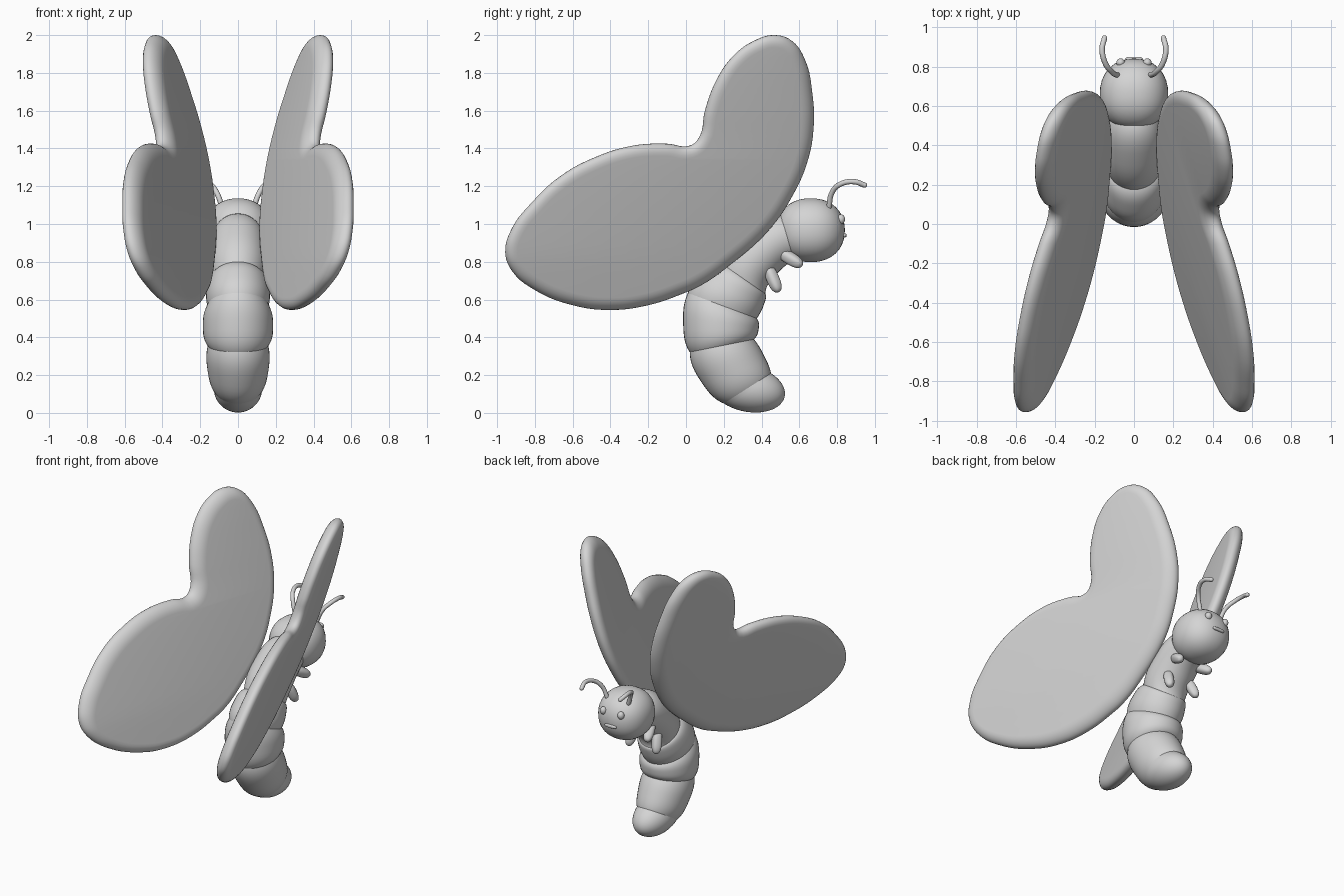
import bpy
import bmesh
from math import pi, sin, cos
from mathutils import Vector

cube = bpy.data.objects.get("Cube")
if cube:
    bpy.data.objects.remove(cube)

GREY = (0.66, 0.66, 0.66, 1)
grey = bpy.data.materials.new("plain grey")
grey.use_nodes = True
grey.diffuse_color = GREY
grey.node_tree.nodes["Principled BSDF"].inputs["Base Color"].default_value = GREY


def add_object(name, mesh, mirror=False, angle=0.7):
    """Link a mesh, smooth it and optionally mirror it across x."""
    obj = bpy.data.objects.new(name, mesh)
    bpy.context.collection.objects.link(obj)
    mesh.materials.clear()
    mesh.materials.append(grey)
    bpy.ops.object.select_all(action="DESELECT")
    obj.select_set(True)
    bpy.context.view_layer.objects.active = obj
    bpy.ops.object.shade_smooth_by_angle(angle=angle)
    if mirror:
        obj.modifiers.new("Mirror", "MIRROR").use_mirror_merge = False
    return obj


def curve_mesh(points, cyclic=False, **settings):
    """Smooth curve through the points, turned into a mesh."""
    curve = bpy.data.curves.new("path", "CURVE")
    for key, value in settings.items():
        setattr(curve, key, value)
    spline = curve.splines.new("BEZIER")
    spline.bezier_points.add(len(points) - 1)
    spline.use_cyclic_u = cyclic
    for knot, co in zip(spline.bezier_points, points):
        knot.co = Vector(co).to_3d()
        knot.handle_left_type = knot.handle_right_type = "AUTO"
    temp = bpy.data.objects.new("path", curve)
    bpy.context.collection.objects.link(temp)
    graph = bpy.context.evaluated_depsgraph_get()
    mesh = bpy.data.meshes.new_from_object(temp.evaluated_get(graph))
    bpy.data.objects.remove(temp)
    return mesh


def ellipsoid(name, centre, radii, axis=(0, 0, 1), mirror=False, power=2):
    """Ball scaled by radii, its z axis turned along axis; higher power is boxier."""
    bm = bmesh.new()
    bmesh.ops.create_uvsphere(bm, u_segments=32, v_segments=20, radius=1)
    turn = Vector((0, 0, 1)).rotation_difference(Vector(axis))
    for v in bm.verts:
        unit = v.co / sum(abs(c) ** power for c in v.co) ** (1 / power)
        v.co = turn @ (unit * Vector(radii)) + Vector(centre)
    mesh = bpy.data.meshes.new(name)
    bm.to_mesh(mesh)
    bm.free()
    return add_object(name, mesh, mirror, pi)


def loft(name, rings, sides=40):
    """Skin elliptical rings given as (centre, half chord in yz, half width)."""
    bm = bmesh.new()
    loops = []
    for centre, chord, width in rings:
        loops.append([bm.verts.new(
            (width * sin(2 * pi * i / sides),
             *(centre + chord * cos(2 * pi * i / sides)))) for i in range(sides)])
    for a, b in zip(loops, loops[1:]):
        for i in range(sides):
            j = (i + 1) % sides
            bm.faces.new((a[i], a[j], b[j], b[i]))
    bm.faces.new(loops[0])
    bm.faces.new(loops[-1])
    bmesh.ops.recalc_face_normals(bm, faces=bm.faces)
    mesh = bpy.data.meshes.new(name)
    bm.to_mesh(mesh)
    bm.free()
    return add_object(name, mesh)


# Body stations: back y, back z, front y, front z, half width; creases alternate with bulges
stations = [Vector(s) for s in (
    (.50, 1.055, .60, .82, .125),
    (.325, .975, .48, .735, .147),
    (.175, .80, .42, .63, .137),
    (.075, .74, .415, .58, .165),
    (.01, .635, .375, .50, .162),
    (-.015, .47, .385, .445, .186),
    (.02, .322, .36, .39, .16),
    (.08, .165, .415, .30, .162),
    (.2, .05, .45, .21, .128))]


def station_ring(s):
    back, front = Vector(s[0:2]), Vector(s[2:4])
    return (back + front) / 2, (back - front) / 2, s[4]


# Thorax and three abdomen segments
for n, name in enumerate(("thorax", "upper_abdomen", "middle_abdomen", "lower_abdomen")):
    a, b, c = stations[2 * n:2 * n + 3]
    rings = []
    for k in range(17):
        u = -cos(pi * k / 16)
        bulge = 1 - abs(u) ** 3
        rings.append(station_ring(a.lerp(c, (u + 1) / 2) + (b - (a + c) / 2) * bulge))
    loft(name, rings)

# Rounded tail tip
centre, chord, width = station_ring(stations[-1])
reach = Vector((.155, -.1))
steps = [pi / 2 * k / 12 for k in range(12)] + [1.56]
loft("tail_tip", [(centre + reach * sin(t), chord * cos(t), width * cos(t)) for t in steps])

# Head and face
ellipsoid("head", (0, .66, .967), (.174, .181, .169), power=2.2)
ellipsoid("eyes", (.068, .82, 1.025), (.022, .022, .026), mirror=True)
ellipsoid("mouth", (0, .838, .94), (.045, .012, .011), power=3)

# Antennae
antenna = [(.08, .755, 1.08), (.115, .775, 1.17), (.147, .82, 1.212),
           (.162, .89, 1.224), (.15, .945, 1.206)]
add_object("antennae", curve_mesh(antenna, dimensions="3D", bevel_depth=.014,
                                  bevel_resolution=4, use_fill_caps=True), True)
ellipsoid("antenna_tips", antenna[-1], (.014, .014, .014), mirror=True)

# Two pairs of stubby arms
for name, start, end in (("upper_arms", (.08, .49, .855), (.125, .615, .78)),
                         ("lower_arms", (.08, .43, .78), (.11, .49, .64))):
    start, end = Vector(start), Vector(end)
    ellipsoid(name, (start + end) / 2, (.032, .032, (end - start).length / 2),
              end - start, mirror=True, power=2.5)

# Wings: one outline in the yz plane, slanted outwards and mirrored
outline = [(.47, 2), (.56, 1.97), (.63, 1.87), (.668, 1.7), (.675, 1.5), (.64, 1.32),
           (.57, 1.16), (.45, .98), (.23, .78), (.08, .675), (-.02, .63), (-.2, .57),
           (-.4, .545), (-.6, .57), (-.8, .65), (-.92, .75), (-.957, .85), (-.92, .98),
           (-.82, 1.11), (-.67, 1.25), (-.49, 1.35), (-.28, 1.415), (-.1, 1.425),
           (.02, 1.415), (.07, 1.46), (.1, 1.6), (.16, 1.76), (.25, 1.89), (.36, 1.97)]
wing = curve_mesh(outline, cyclic=True, dimensions="2D", fill_mode="BOTH",
                  resolution_u=5, bevel_depth=.065, bevel_resolution=5, offset=-.065)
for v in wing.vertices:
    y, z, depth = v.co
    v.co = (.001 - .314 * y + .291 * z + depth * .8, y, z)
bm = bmesh.new()
bm.from_mesh(wing)
bmesh.ops.remove_doubles(bm, verts=bm.verts, dist=.0005)
bmesh.ops.recalc_face_normals(bm, faces=bm.faces)
bm.to_mesh(wing)
bm.free()
add_object("wings", wing, True)
